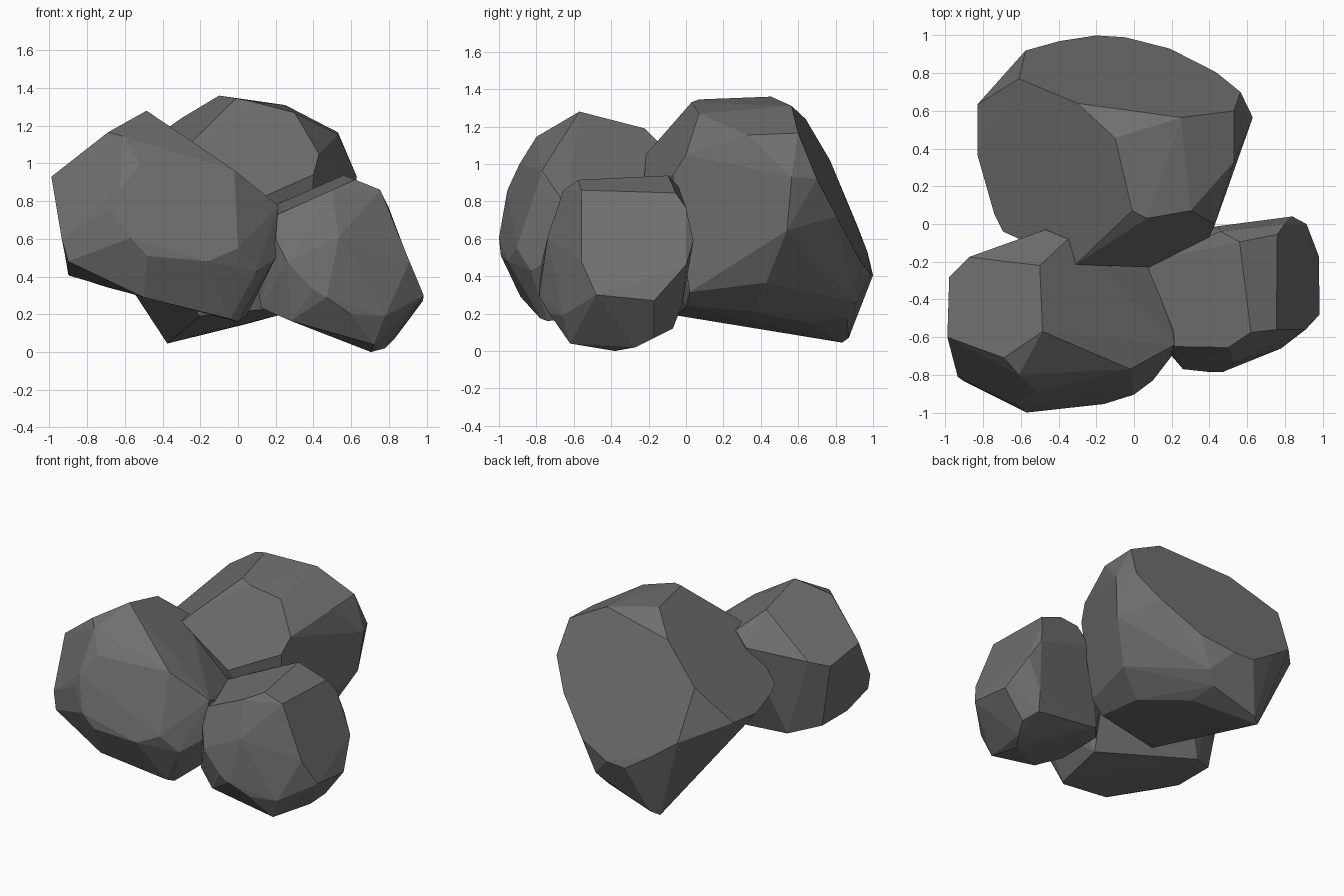
import bpy, bmesh
from math import radians

stone = bpy.data.materials.new("dark_stone")
stone.diffuse_color = (.16, .16, .16, 1)


def rock(name, corners):
    """Flat-faceted boulder: the convex hull of its corner points, near-flat facets merged."""
    bm = bmesh.new()
    for c in corners:
        bm.verts.new(c)
    hull = bmesh.ops.convex_hull(bm, input=bm.verts)
    loose = [v for v in set(hull["geom_interior"] + hull["geom_unused"])
             if isinstance(v, bmesh.types.BMVert) and v.is_valid]
    bmesh.ops.delete(bm, geom=loose, context='VERTS')
    bmesh.ops.dissolve_limit(bm, angle_limit=radians(5), verts=bm.verts, edges=bm.edges)
    bmesh.ops.recalc_face_normals(bm, faces=bm.faces)
    mesh = bpy.data.meshes.new(name)
    bm.to_mesh(mesh)
    bm.free()
    mesh.materials.append(stone)
    ob = bpy.data.objects.new(name, mesh)
    bpy.context.collection.objects.link(ob)
    return ob


# Front left boulder: top, front, left side, underside, buried side
rock("left_rock", [
    (-.485, -.57, 1.28), (-.5, -.22, 1.19), (-.69, -.71, 1.165),
    (-.99, -.6, .93), (-.98, -.28, .875), (-.875, -.175, .92),
    (-.47, -.03, .97), (-.35, -.08, 1.05), (-.02, -.77, .965), (.215, -.64, .775),
    (-.61, -.8, 1.145), (-.52, -.89, 1.0), (-.625, -.955, .86), (-.67, -.95, .76),
    (-.57, -1, .605), (-.48, -.99, .51), (-.16, -.955, .48), (0, -.905, .55),
    (.1, -.83, .43), (.2, -.7, .5),
    (-.935, -.81, .6), (-.9, -.835, .48), (-.895, -.6, .405), (-.9, -.3, .41),
    (-.5, -.885, .29), (-.04, -.78, .175), (0, -.74, .16),
    (-.7, -.18, .345), (.05, -.35, .2), (.08, -.2, .7), (.2, -.4, .66),
])

# Large back boulder: top, right side, back, left side, underside, front
rock("back_rock", [
    (-.1, .455, 1.36), (-.01, .07, 1.345), (.07, .03, 1.33), (.3, .07, 1.27),
    (.25, .565, 1.31), (-.3, .64, 1.24), (.53, .6, 1.165), (.53, .33, 1.155),
    (.43, 0, 1.05), (.63, .565, .93), (.6, .54, .645), (.45, .43, .365),
    (.36, .285, .29), (.38, .02, .315),
    (-.61, .77, 1.02), (-.575, .92, .66), (-.395, .97, .53), (-.2, 1, .405),
    (-.045, .99, .41), (.19, .93, .485), (.435, .805, .72), (.565, .7, .92),
    (-.83, .635, .77), (-.83, .365, .74), (-.74, .05, .755), (-.695, -.04, .77),
    (-.375, .835, .045), (-.32, .87, .07), (.03, .86, .18), (.1, .91, .26),
    (.05, .66, .15), (.27, .35, .21), (-.2, -.05, .19), (.28, 0, .24),
    (-.31, -.215, 1.05), (.08, -.23, .8), (.4, -.07, .94),
])

# Small right boulder: right face, top, front, underside, buried side
rock("right_rock", [
    (.755, -.56, .86), (.76, -.055, .845), (.8, 0, .765), (.84, .04, .59),
    (.915, 0, .46), (.98, -.17, .27), (.985, -.48, .3), (.91, -.56, .48),
    (.62, -.575, .915), (.56, -.095, .938), (.46, -.04, .88), (.5, -.655, .86),
    (.21, -.65, .73), (.2, -.7, .6), (.26, -.77, .48), (.4, -.785, .33),
    (.47, -.785, .29), (.535, -.74, .61), (.78, -.66, .19), (.6, -.73, .2),
    (.705, -.38, 0), (.72, -.62, .04), (.78, -.27, .02), (.83, -.17, .07),
    (.77, -.07, .12), (.8, -.02, .25), (.28, -.7, .165), (.12, -.6, .235),
    (.25, -.1, .2), (.12, -.25, .24), (.38, -.02, .75), (.06, -.2, .72),
])
